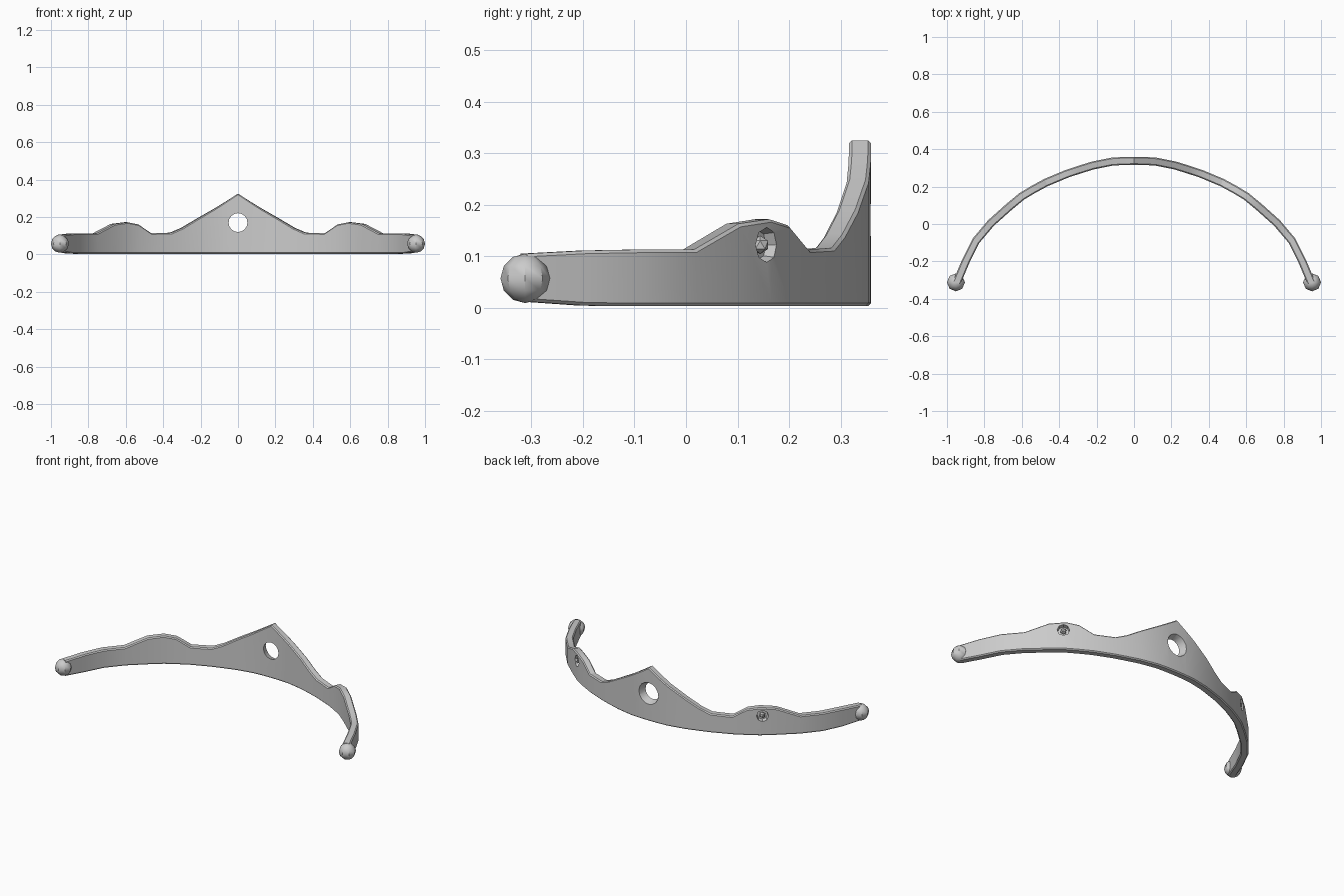
import bpy, bmesh, math
from mathutils import Vector, Matrix

if "Cube" in bpy.data.objects:
    bpy.data.objects.remove(bpy.data.objects["Cube"])

# half of the band: x, y of the centre line, top height, bottom height
HALF = [(0, .338, .325, .003), (.06, .337, .286, .003), (.12, .333, .248, .003),
        (.22, .313, .19, .003), (.30, .288, .142, .003), (.36, .268, .116, .003),
        (.47, .222, .113, .003), (.54, .184, .16, .003), (.60, .148, .172, .003),
        (.67, .09, .163, .003), (.765, .005, .113, .003), (.845, -.09, .113, .003),
        (.90, -.20, .111, .004), (.948, -.315, .105, .012)]
T, C = .0215, .006   # half thickness and chamfer


def finish(name, bm, smooth=None):
    bmesh.ops.recalc_face_normals(bm, faces=bm.faces)
    me = bpy.data.meshes.new(name)
    bm.to_mesh(me)
    bm.free()
    ob = bpy.data.objects.new(name, me)
    bpy.context.collection.objects.link(ob)
    return ob


def smooth(ob, angle):
    bpy.ops.object.select_all(action='DESELECT')
    bpy.context.view_layer.objects.active = ob
    ob.select_set(True)
    bpy.ops.object.shade_smooth_by_angle(angle=math.radians(angle))


def cone(name, pos, direction, r1, r2, depth, scale=(1, 1, 1), n=16):
    bm = bmesh.new()
    rot = Vector(direction).to_track_quat('Z', 'Y').to_matrix().to_4x4()
    m = Matrix.Translation(pos) @ rot @ Matrix.Diagonal((*scale, 1))
    bmesh.ops.create_cone(bm, cap_ends=True, segments=n, radius1=r1, radius2=r2,
                          depth=depth, matrix=m)
    ob = finish(name, bm)
    ob.hide_render = True
    ob.hide_set(True)
    return ob


# curved band: chamfered section swept along the centre line
path = [(-x, y, t, b) for x, y, t, b in HALF[:0:-1]] + HALF
bm = bmesh.new()
rings = []
for i, (x, y, top, bot) in enumerate(path):
    a, b = path[max(i - 1, 0)], path[min(i + 1, len(path) - 1)]
    tan = Vector((b[0] - a[0], b[1] - a[1], 0)).normalized()
    out = Vector((-tan.y, tan.x, 0))
    section = [(-T, bot + C), (-T + C, bot), (T - C, bot), (T, bot + C),
               (T, top - C), (T - C, top), (-T + C, top), (-T, top - C)]
    rings.append([bm.verts.new(Vector((x, y, 0)) + out * o + Vector((0, 0, z)))
                  for o, z in section])
for r, s in zip(rings, rings[1:]):
    for k in range(8):
        bm.faces.new((r[k], r[k - 1], s[k - 1], s[k]))
bm.faces.new(rings[0])
bm.faces.new(rings[-1])
band = finish("tiara_band", bm)

# flared centre hole and the two side sockets
cutters = [cone("centre_hole_cutter", (0, .338, .17), (0, 1, 0), .046, .07, .07)]
for s in (-1, 1):
    d = Vector((s * .62, .78, 0)).normalized()
    p = Vector((s * .61, .14, .122)) + d * T
    cutters.append(cone("socket_cutter", p, d, .03, .038, .05, n=8))
for c in cutters:
    mod = band.modifiers.new("cut", 'BOOLEAN')
    mod.operation = 'DIFFERENCE'
    mod.solver = 'EXACT'
    mod.object = c
bpy.context.view_layer.objects.active = band
band.select_set(True)
for mod in list(band.modifiers):
    bpy.ops.object.modifier_apply(modifier=mod.name)
for c in cutters:
    bpy.data.objects.remove(c)
smooth(band, 28)

for s in (-1, 1):
    # small faceted stone in each socket
    d = Vector((s * .62, .78, 0)).normalized()
    bm = bmesh.new()
    bmesh.ops.create_icosphere(bm, subdivisions=1, radius=.018,
                               matrix=Matrix.Translation(Vector((s * .61, .14, .122)) + d * .005))
    finish("socket_stone", bm)
    # rounded end knob
    bm = bmesh.new()
    bmesh.ops.create_uvsphere(bm, u_segments=8, v_segments=6, radius=.048,
                              matrix=Matrix.Translation((s * .952, -.312, .057)))
    smooth(finish("end_knob", bm), 35)
